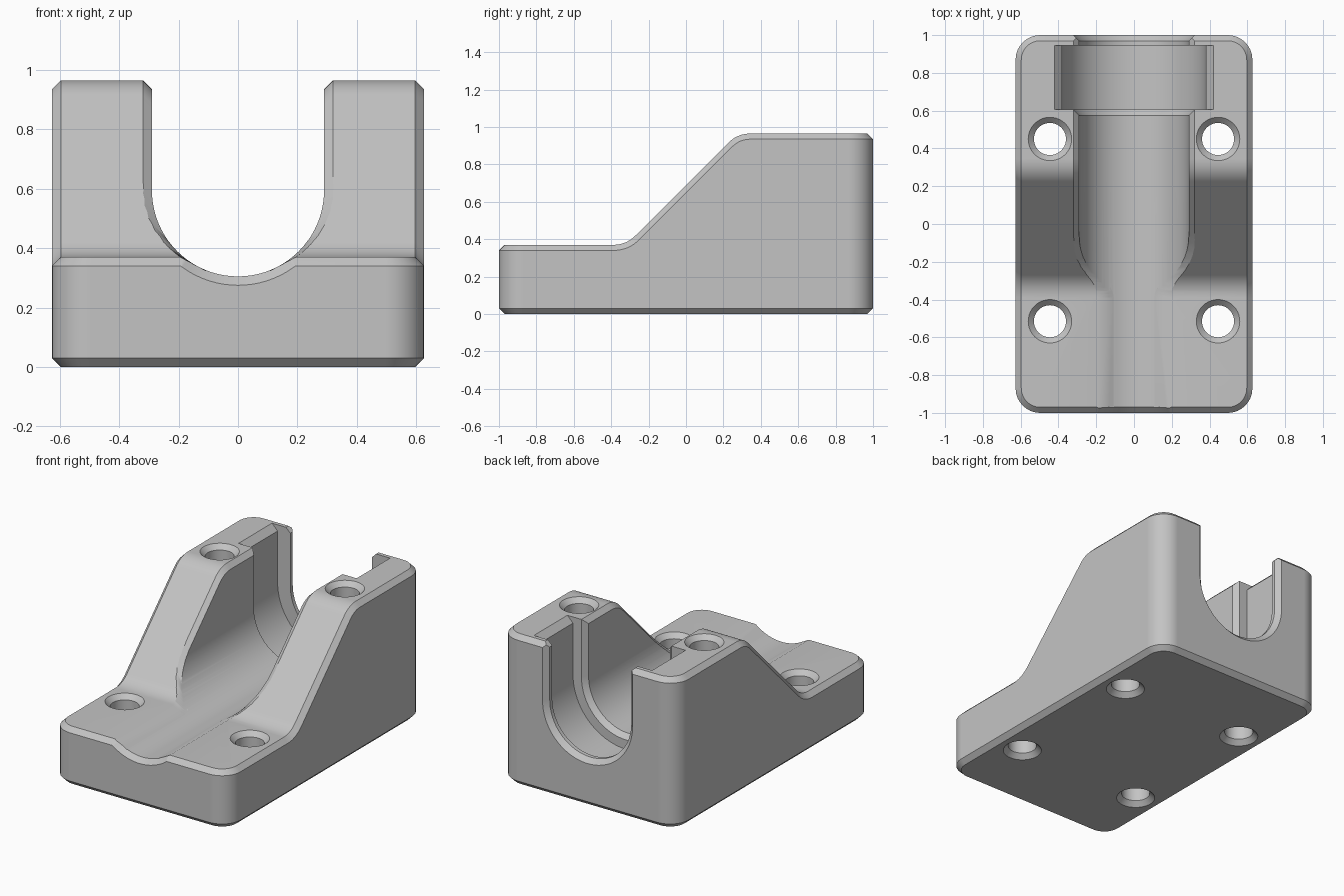
import bpy
import bmesh
from math import cos, sin, pi, sqrt, radians
from mathutils import Vector

if "Cube" in bpy.data.objects:
    bpy.data.objects.remove(bpy.data.objects["Cube"], do_unlink=True)

HALF_W, DECK, TOP = 0.627, 0.37, 0.965
CHAMFER, BORE_R, BORE_Z = 0.03, 0.29, 0.595


def loft(name, rings, finish=None):
    """Skin a list of equal closed rings and cap both ends."""
    bm = bmesh.new()
    loops = [[bm.verts.new(p) for p in ring] for ring in rings]
    n = len(loops[0])
    for a, b in zip(loops, loops[1:]):
        for i in range(n):
            j = (i + 1) % n
            bm.faces.new((a[i], a[j], b[j], b[i]))
    bm.faces.new(loops[0])
    bm.faces.new(loops[-1])
    bmesh.ops.recalc_face_normals(bm, faces=bm.faces)
    if finish:
        finish(bm)
    mesh = bpy.data.meshes.new(name)
    bm.to_mesh(mesh)
    bm.free()
    obj = bpy.data.objects.new(name, mesh)
    bpy.context.collection.objects.link(obj)
    return obj


def fillet(corner, before, after, size, steps=8):
    """Rounded corner as a short quadratic curve."""
    c = Vector(corner)
    a = c + (Vector(before) - c).normalized() * size
    b = c + (Vector(after) - c).normalized() * size
    ts = [i / steps for i in range(steps + 1)]
    return [a * (1 - t) ** 2 + c * 2 * t * (1 - t) + b * t * t for t in ts]


# Top line of the side profile: low deck, ramp, tower
foot, crest = (-0.32, DECK), (0.275, TOP)
top_line = [Vector((-1, DECK))]
top_line += fillet(foot, (-1, DECK), crest, 0.07)
top_line += fillet(crest, foot, (1, TOP), 0.07)
top_line += [Vector((1, TOP))]


def round_body(bm):
    """Round the upright corners, then chamfer every sharp edge."""
    upright = [e for e in bm.edges
               if abs(e.verts[0].co.z - e.verts[1].co.z) > 0.3
               and abs(e.verts[0].co.y - e.verts[1].co.y) < 0.001]
    bmesh.ops.bevel(bm, geom=upright, offset=0.13, segments=8, profile=0.5,
                    affect='EDGES')
    sharp = [e for e in bm.edges if e.calc_face_angle(0) > 1.0]
    bmesh.ops.bevel(bm, geom=sharp, offset=CHAMFER, segments=1,
                    affect='EDGES')
    bmesh.ops.recalc_face_normals(bm, faces=bm.faces)


outline = [Vector((-1, 0))] + top_line + [Vector((1, 0))]
body = loft("bearing_block",
            [[(x, p.x, p.y) for p in outline] for x in (-HALF_W, HALF_W)],
            round_body)


def u_ring(y, r, steps=40):
    """U-shaped section of the channel, open above the tower."""
    arc = [(r * cos(pi + pi * i / steps), y, BORE_Z + r * sin(pi + pi * i / steps))
           for i in range(steps + 1)]
    return [(-r, y, 1.3)] + arc + [(r, y, 1.3)]


# Channel with flared ends and a wider pocket near the back
SLOT = (0.605, 0.945, 0.38)
stations = [(-1.03, 0.35), (-0.97, BORE_R), (0.575, BORE_R), (SLOT[0], 0.32),
            (SLOT[0], SLOT[2]), (SLOT[1], SLOT[2]), (SLOT[1], BORE_R),
            (0.97, BORE_R), (1.03, 0.35)]
cutters = [loft("channel_cutter", [u_ring(y, r) for y, r in stations])]


def half_width(z):
    return sqrt(BORE_R ** 2 - min(z - BORE_Z, 0) ** 2)


def wedge(y, h, low, high, drop):
    """Trapezoid through half width high at h and low at h - drop."""
    s = (high - low) / drop
    up, down = h + 0.05, h - drop - 0.015
    wu, wd = high + s * 0.05, low - s * 0.015
    return [(-wu, y, up), (wu, y, up), (wd, y, down), (-wd, y, down)]


# Chamfer along the upper edges of the channel
path = [Vector((-1.05, DECK))]
for a, b in zip(top_line, top_line[1:]):
    count = 12 if 0.3 < (b - a).length < 0.72 and a.y != b.y else 1
    path += [a.lerp(b, i / count) for i in range(count)]
path.append(Vector((1.05, TOP)))
edge_rings = []
for p in path:
    w = half_width(p.y)
    edge_rings.append(wedge(p.x, p.y, half_width(p.y - CHAMFER),
                            w + 0.03 * (w / BORE_R) ** 2, CHAMFER))
cutters.append(loft("channel_edge_cutter", edge_rings))

# Chamfer along the upper edges of the pocket
cutters.append(loft("pocket_edge_cutter",
                    [wedge(y, TOP, SLOT[2], SLOT[2] + 0.04, 0.04)
                     for y in SLOT[:2]]))

# Four bolt holes, countersunk at both ends
for y, h in ((-0.515, DECK), (0.45, TOP)):
    for x in (-0.445, 0.445):
        rings = []
        for z, r in ((-0.03, 0.145), (0.03, 0.085),
                     (h - 0.03, 0.085), (h + 0.03, 0.145)):
            rings.append([(x + r * cos(2 * pi * i / 40),
                           y + r * sin(2 * pi * i / 40), z) for i in range(40)])
        cutters.append(loft("bolt_hole_cutter", rings))

# Cut everything out of the block
bpy.ops.object.select_all(action='DESELECT')
bpy.context.view_layer.objects.active = body
body.select_set(True)
for cutter in cutters:
    cutter.hide_render = True
    mod = body.modifiers.new("cut", 'BOOLEAN')
    mod.operation, mod.solver, mod.object = 'DIFFERENCE', 'EXACT', cutter
    bpy.ops.object.modifier_apply(modifier=mod.name)
    bpy.data.objects.remove(cutter, do_unlink=True)

# Plain grey finish
grey = bpy.data.materials.new("plain_grey")
grey.use_nodes = True
colour = (0.55, 0.55, 0.55, 1)
grey.diffuse_color = colour
grey.node_tree.nodes["Principled BSDF"].inputs["Base Color"].default_value = colour
body.data.materials.clear()
body.data.materials.append(grey)

bpy.ops.object.shade_smooth_by_angle(angle=radians(30))
weighted = body.modifiers.new("even_shading", 'WEIGHTED_NORMAL')
weighted.keep_sharp = True
